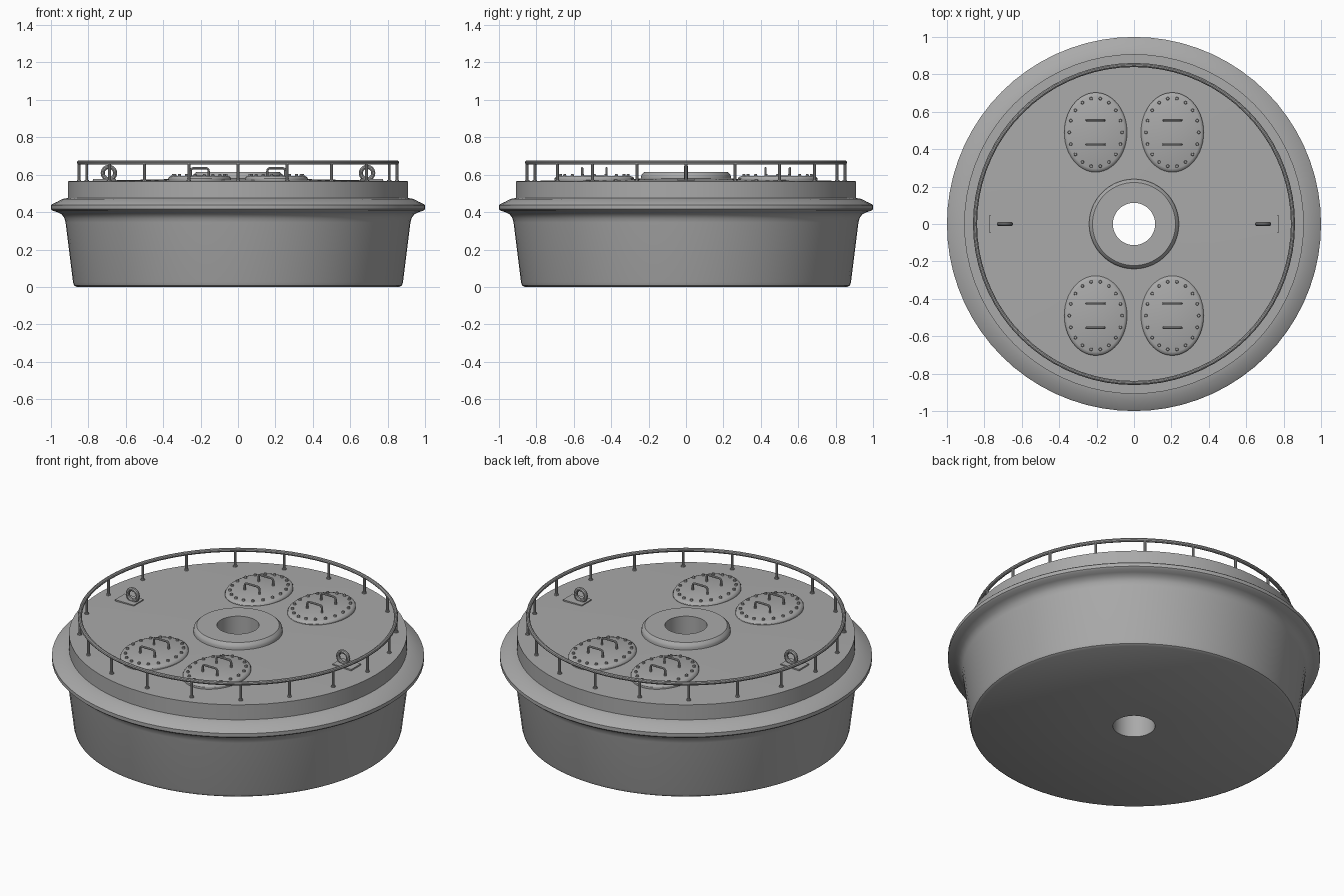
import bpy, bmesh
from math import sin, cos, pi, radians
from mathutils import Matrix, Vector

cube = bpy.data.objects.get("Cube")
if cube:
    bpy.data.objects.remove(cube, do_unlink=True)

grey = bpy.data.materials.new("painted grey steel")
grey.use_nodes = True
colour = (0.4, 0.4, 0.4, 1)
grey.diffuse_color = colour
grey.node_tree.nodes["Principled BSDF"].inputs["Base Color"].default_value = colour


def finish(bm, name):
    bmesh.ops.recalc_face_normals(bm, faces=bm.faces)
    mesh = bpy.data.meshes.new(name)
    bm.to_mesh(mesh)
    bm.free()
    mesh.materials.append(grey)
    obj = bpy.data.objects.new(name, mesh)
    bpy.context.collection.objects.link(obj)
    bpy.ops.object.select_all(action='DESELECT')
    obj.select_set(True)
    bpy.context.view_layer.objects.active = obj
    bpy.ops.object.shade_smooth_by_angle(angle=radians(30))
    return obj


def lathe(name, profile, steps=72, closed=True):
    """Revolve (radius, height) points about z."""
    bm = bmesh.new()
    verts = [bm.verts.new((r, 0, z)) for r, z in profile]
    edges = [bm.edges.new(pair) for pair in zip(verts, verts[1:])]
    if closed:
        edges.append(bm.edges.new((verts[-1], verts[0])))
    bmesh.ops.spin(bm, geom=verts + edges, axis=(0, 0, 1), cent=(0, 0, 0),
                   angle=2 * pi, steps=steps)
    bmesh.ops.remove_doubles(bm, verts=bm.verts, dist=1e-5)
    return finish(bm, name)


def circle(radius, n, cx=0, cz=0):
    return [(cx + radius * cos(2 * pi * i / n), cz + radius * sin(2 * pi * i / n))
            for i in range(n)]


def cylinder(bm, x, y, z0, z1, radius, top=None, n=10):
    bmesh.ops.create_cone(bm, cap_ends=True, segments=n, radius1=radius,
                          radius2=radius if top is None else top, depth=z1 - z0,
                          matrix=Matrix.Translation((x, y, (z0 + z1) / 2)))


def tube(bm, points, radius, n=8):
    """Sweep a round section along a path lying in an xz plane."""
    rings = []
    for i, p in enumerate(points):
        t = (points[min(i + 1, len(points) - 1)] - points[max(i - 1, 0)]).normalized()
        side = Vector((0, 1, 0))
        up = t.cross(side)
        rings.append([bm.verts.new(p + side * (radius * c) + up * (radius * s))
                      for c, s in circle(1, n)])
    for a, b in zip(rings, rings[1:]):
        for i in range(n):
            bm.faces.new((a[i], a[(i + 1) % n], b[(i + 1) % n], b[i]))
    bm.faces.new(rings[0])
    bm.faces.new(rings[-1])


# Hull: tapered drum, fender flange, raised crowned deck and open centre well
lathe("hull", [
    (0.113, 0), (0.862, 0), (0.876, 0.008), (0.882, 0.025),
    (0.922, 0.345), (0.928, 0.368), (0.942, 0.387), (0.965, 0.4),
    (0.99, 0.407), (1.0, 0.416), (1.0, 0.437), (0.992, 0.444),
    (0.965, 0.456), (0.94, 0.47), (0.908, 0.476), (0.908, 0.565),
    (0.24, 0.579), (0.113, 0.579)])

# Collar around the centre well
lathe("centre_collar", [
    (0.113, 0.57), (0.24, 0.57), (0.24, 0.59), (0.236, 0.602),
    (0.222, 0.615), (0.113, 0.615)])

# Safety railing: hoop and twenty posts with feet
RAIL = 0.85
lathe("rail_hoop", circle(0.011, 10, RAIL, 0.665))
bm = bmesh.new()
for i in range(20):
    a = 2 * pi * i / 20
    x, y = RAIL * cos(a), RAIL * sin(a)
    cylinder(bm, x, y, 0.56, 0.665, 0.008)
    cylinder(bm, x, y, 0.56, 0.573, 0.012)
finish(bm, "rail_posts")

# Four oval hatches, each with bolts and two grab handles
HX, HY, RX, RY = 0.205, 0.49, 0.168, 0.213
for sx, side in ((1, "left"), (-1, "right")):
    for sy, end in ((-1, "front"), (1, "back")):
        tag = f"{end}_{side}"
        cx, cy = sx * HX, sy * HY
        cover = lathe(f"hatch_cover_{tag}", [
            (0, 0.56), (1, 0.56), (1, 0.58), (0.975, 0.588), (0.91, 0.593), (0, 0.595)],
            48, closed=False)
        cover.data.transform(Matrix.Translation((cx, cy, 0)) @ Matrix.Diagonal((RX, RY, 1, 1)))

        bm = bmesh.new()
        for i in range(18):
            a = 2 * pi * i / 18
            cylinder(bm, cx + 0.84 * RX * cos(a), cy + 0.86 * RY * sin(a),
                     0.588, 0.603, 0.01, 0.007, 8)
        finish(bm, f"hatch_bolts_{tag}")

        bm = bmesh.new()
        for dy in (-0.065, 0.065):
            path = [Vector((cx - 0.048, cy + dy, 0.585))]
            for corner, start in ((-1, pi), (1, pi / 2)):
                for k in range(5):
                    a = start - k * pi / 8
                    path.append(Vector((cx + corner * 0.033 + 0.015 * cos(a),
                                        cy + dy, 0.62 + 0.015 * sin(a))))
            path.append(Vector((cx + 0.048, cy + dy, 0.585)))
            tube(bm, path, 0.006)
        finish(bm, f"hatch_handles_{tag}")

# Lifting eyes on base plates
for s, side in ((1, "left"), (-1, "right")):
    bm = bmesh.new()
    bmesh.ops.create_cube(bm, size=1, matrix=Matrix.Translation((s * 0.713, 0, 0.569))
                          @ Matrix.Diagonal((0.124, 0.092, 0.014, 1)))
    finish(bm, f"lifting_plate_{side}")
    eye = lathe(f"lifting_eye_{side}", circle(0.011, 10, 0.033, 0), 28)
    eye.data.transform(Matrix.Translation((s * 0.69, 0, 0.609)) @ Matrix.Rotation(pi / 2, 4, 'X'))
